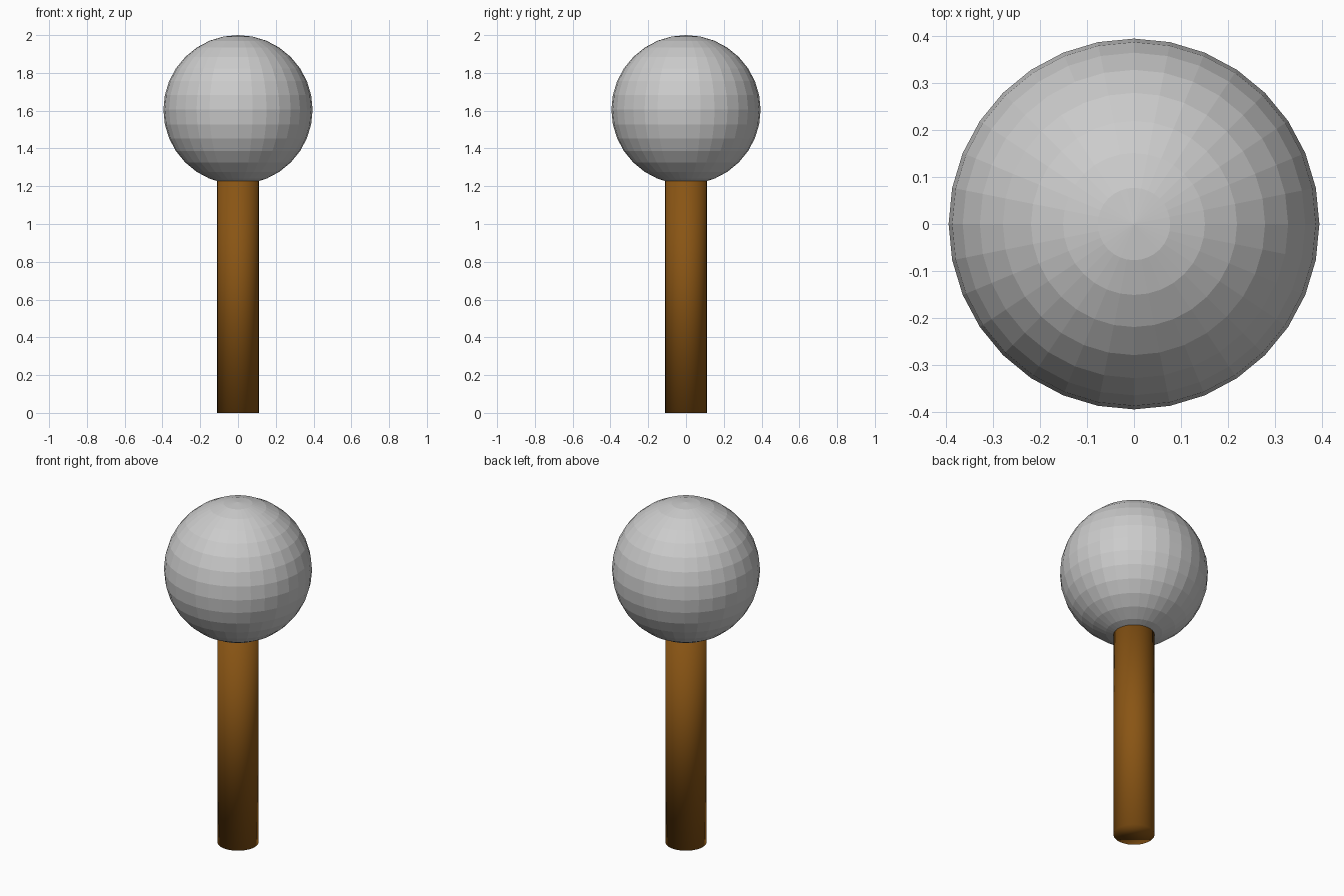
import bpy

if "Cube" in bpy.data.objects:
    bpy.data.objects.remove(bpy.data.objects["Cube"])

HEAD_RADIUS = 0.395
HEAD_Z = 2.0 - HEAD_RADIUS
HANDLE_RADIUS = 0.11
HANDLE_TOP = 1.32   # end is buried inside the ball

# Faceted ball head
bpy.ops.mesh.primitive_uv_sphere_add(segments=32, ring_count=16,
                                     radius=HEAD_RADIUS, location=(0, 0, HEAD_Z))
head = bpy.context.object
head.name = "ball_head"
bpy.ops.object.shade_flat()

# Round handle, smooth all over including its end cap
bpy.ops.mesh.primitive_cylinder_add(vertices=32, radius=HANDLE_RADIUS,
                                    depth=HANDLE_TOP, location=(0, 0, HANDLE_TOP / 2))
handle = bpy.context.object
handle.name = "handle"
bpy.ops.object.shade_smooth()

# Brown handle colour
brown = bpy.data.materials.new("brown_wood")
brown.diffuse_color = (0.25, 0.09, 0.007, 1.0)
brown.use_nodes = True
brown.node_tree.nodes["Principled BSDF"].inputs["Base Color"].default_value = brown.diffuse_color
handle.data.materials.append(brown)
